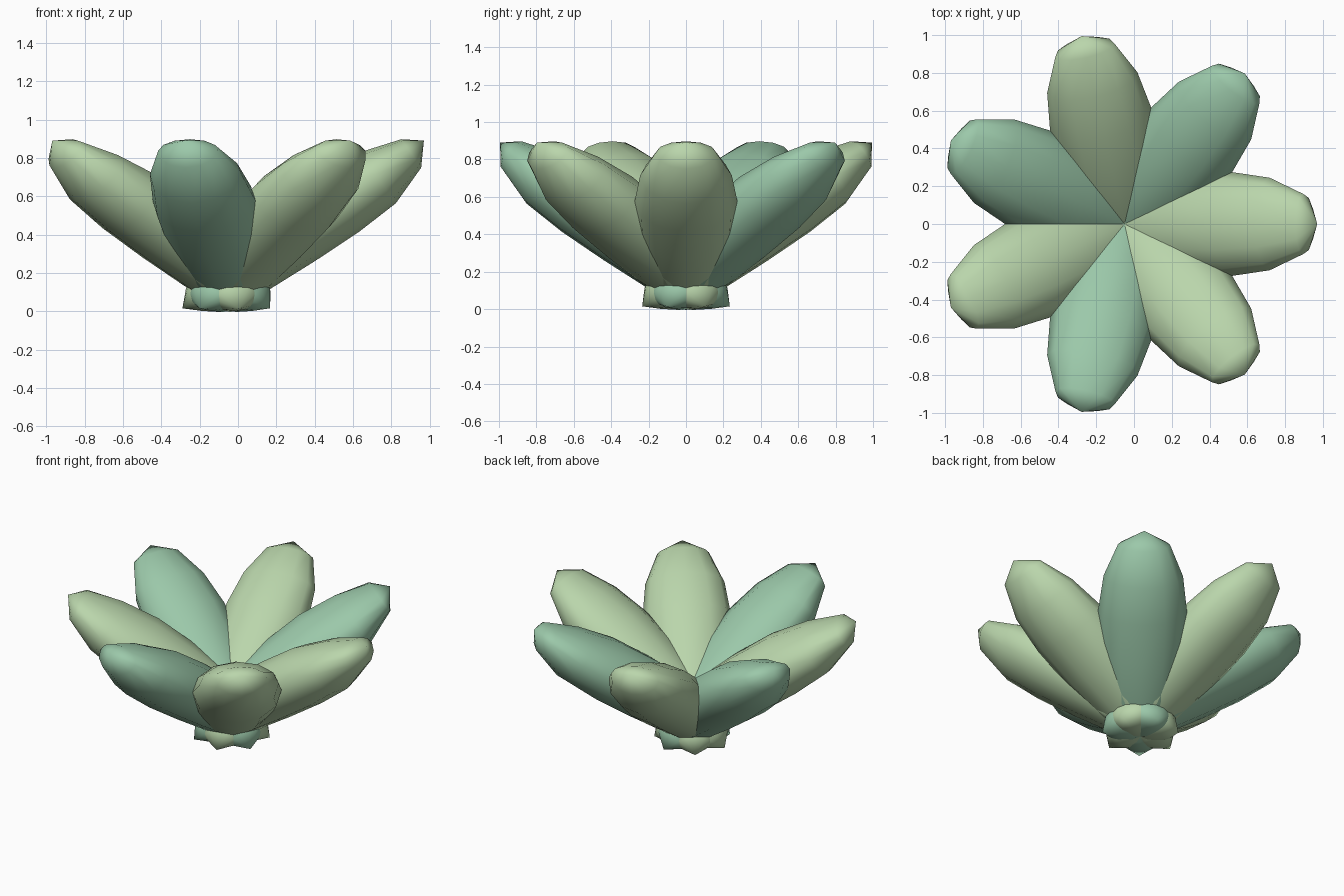
import bpy, bmesh
from math import sin, cos, pi
from mathutils import Vector, Matrix

if "Cube" in bpy.data.objects:
    bpy.data.objects.remove(bpy.data.objects["Cube"])

SIDES, LEAVES = 12, 7
CENTRE = Vector((-0.05, 0, 0))
TAIL, TIP = Vector((-0.24, 0, 0.015)), Vector((1.02, 0, 0.89))
# rings along a leaf: position, half width, upper and lower half thickness
RINGS = [(0.05, 0.11, 0.077, 0.07), (0.10, 0.165, 0.12, 0.13),
         (0.28, 0.235, 0.18, 0.178), (0.46, 0.265, 0.19, 0.192),
         (0.64, 0.275, 0.185, 0.198), (0.80, 0.245, 0.14, 0.185),
         (0.94, 0.16, 0.073, 0.108)]


def material(name, rgb):
    mat = bpy.data.materials.new(name)
    mat.diffuse_color = (*rgb, 1)
    mat.use_nodes = True
    mat.node_tree.nodes["Principled BSDF"].inputs["Base Color"].default_value = mat.diffuse_color
    return mat


def leaf(name, angle, mat):
    bm = bmesh.new()
    axis = (TIP - TAIL).normalized()
    up = Vector((-axis.z, 0, axis.x))
    rings = []
    for t, w, hi, lo in RINGS:
        c = TAIL.lerp(TIP, t)
        ring = []
        for i in range(SIDES):
            a = 2 * pi * i / SIDES
            d = (hi if sin(a) > 0 else lo) * sin(a)
            ring.append(bm.verts.new(c + Vector((0, w * cos(a), 0)) + up * d))
        rings.append(ring)
    tail, tip = bm.verts.new(TAIL), bm.verts.new(TIP)
    for i in range(SIDES):
        j = (i + 1) % SIDES
        for a, b in zip(rings, rings[1:]):
            bm.faces.new((a[i], a[j], b[j], b[i]))
        bm.faces.new((tail, rings[0][j], rings[0][i]))
        bm.faces.new((tip, rings[-1][i], rings[-1][j]))
    bmesh.ops.recalc_face_normals(bm, faces=bm.faces)
    bm.transform(Matrix.Translation(CENTRE) @ Matrix.Rotation(angle, 4, 'Z'))
    for f in bm.faces:
        f.smooth = True
    me = bpy.data.meshes.new(name)
    bm.to_mesh(me)
    bm.free()
    me.materials.append(mat)
    bpy.context.collection.objects.link(bpy.data.objects.new(name, me))


# Rosette of plump leaves crossing at the centre
light = material("light_green", (0.49, 0.67, 0.41))
teal = material("blue_green", (0.33, 0.58, 0.40))
for k in range(LEAVES):
    leaf(f"leaf_{k + 1}", 2 * pi * k / LEAVES, teal if k % 2 else light)
